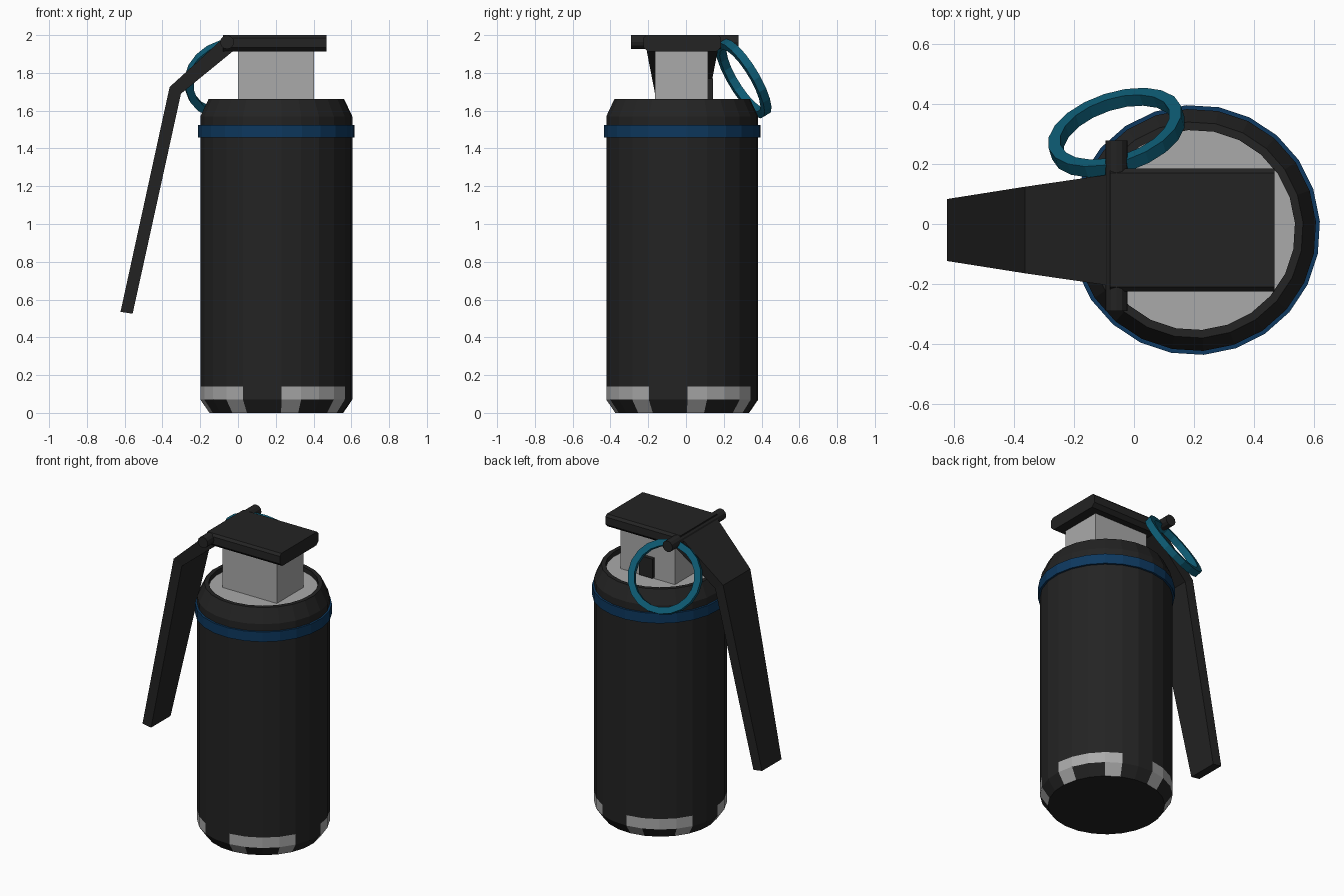
import bpy, bmesh, math
from mathutils import Vector

if "Cube" in bpy.data.objects:
    bpy.data.objects.remove(bpy.data.objects["Cube"])

CX, CY = 0.203, -0.02        # canister axis
SIDES, OFFSET = 24, math.radians(4)


def material(name, rgb):
    m = bpy.data.materials.new(name)
    m.diffuse_color = (*rgb, 1)
    m.use_nodes = True
    m.node_tree.nodes["Principled BSDF"].inputs["Base Color"].default_value = m.diffuse_color
    return m


BLACK = material("matte black", (0.017, 0.017, 0.017))
GREY = material("bare grey metal", (0.40, 0.40, 0.40))
BLUE = material("dark blue", (0.004, 0.040, 0.115))
TEAL = material("teal", (0.004, 0.105, 0.175))


def finish(bm, name, *mats):
    bmesh.ops.recalc_face_normals(bm, faces=bm.faces)
    me = bpy.data.meshes.new(name)
    bm.to_mesh(me)
    bm.free()
    for m in mats:
        me.materials.append(m)
    ob = bpy.data.objects.new(name, me)
    bpy.context.collection.objects.link(ob)
    return ob


def sweep_ring(bm, profile, centre, u, v, w, sides, offset, closed):
    """Revolve (radius, height) points about axis w; returns faces[row][side]."""
    rings = []
    for r, h in profile:
        ring = []
        for i in range(sides):
            a = offset + 2 * math.pi * i / sides
            ring.append(bm.verts.new(centre + u * r * math.cos(a) + v * r * math.sin(a) + w * h))
        rings.append(ring)
    n = len(rings)
    rows = []
    for k in range(n if closed else n - 1):
        a, b = rings[k], rings[(k + 1) % n]
        rows.append([bm.faces.new((a[i], a[(i + 1) % sides], b[(i + 1) % sides], b[i]))
                     for i in range(sides)])
    caps = [] if closed else [bm.faces.new(rings[0]), bm.faces.new(rings[-1])]
    return rows, caps


X, Y, Z = Vector((1, 0, 0)), Vector((0, 1, 0)), Vector((0, 0, 1))
AXIS = Vector((CX, CY, 0))

# canister body: chamfered ends, recessed grey lid, worn grey patches at the base
bm = bmesh.new()
rows, caps = sweep_ring(bm, [(0.355, 0), (0.403, 0.07), (0.403, 0.14), (0.403, 1.57),
                             (0.36, 1.661), (0.333, 1.661), (0.333, 1.63)],
                        AXIS, X, Y, Z, SIDES, OFFSET, False)
caps[1].material_index = 1
for i in range(SIDES):
    k = i % 6
    if k < 4:
        rows[1][i].material_index = 1
    if k in (0, 3):
        rows[0][i].material_index = 1
finish(bm, "canister_body", BLACK, GREY)

# blue band around the shoulder
bm = bmesh.new()
sweep_ring(bm, [(0.40, 1.457), (0.416, 1.457), (0.416, 1.523), (0.40, 1.523)],
           AXIS, X, Y, Z, SIDES, OFFSET, True)
finish(bm, "blue_band", BLUE)


def box(name, lo, hi, mat):
    bm = bmesh.new()
    bmesh.ops.create_cube(bm, size=1)
    for vert in bm.verts:
        vert.co = [(l + h) / 2 + c * (h - l) for l, h, c in zip(lo, hi, vert.co)]
    return finish(bm, name, mat)


# fuse neck and the small catch on its back
box("fuse_neck", (0, -0.165, 1.62), (0.403, 0.117, 1.93), GREY)
box("neck_catch", (0.15, 0.11, 1.64), (0.25, 0.142, 1.77), BLACK)


def loft(name, sections, mat):
    bm = bmesh.new()
    loops = [[bm.verts.new(p) for p in s] for s in sections]
    n = len(loops[0])
    for a, b in zip(loops, loops[1:]):
        for i in range(n):
            bm.faces.new((a[i], a[(i + 1) % n], b[(i + 1) % n], b[i]))
    bm.faces.new(loops[0])
    bm.faces.new(loops[-1])
    return finish(bm, name, mat)


# lever cap: flat plate with softened long edges
section = [(-0.19, 2.0), (-0.205, 1.985), (-0.205, 1.935), (-0.18, 1.912)]
section += [(-y, z) for y, z in reversed(section)]
loft("lever_cap", [[(x, CY + y, z) for y, z in section] for x in (-0.08, 0.468)], BLACK)

# lever handle: bent, tapering bar (outer x, z, inner x, z, half width)
path = [(-0.066, 1.995, -0.03, 1.912, 0.187),
        (-0.362, 1.725, -0.302, 1.69, 0.144),
        (-0.622, 0.535, -0.558, 0.525, 0.103)]
loft("lever_handle", [[(ox, CY - h, oz), (ox, CY + h, oz), (ix, CY + h, iz), (ix, CY - h, iz)]
                      for ox, oz, ix, iz, h in path], BLACK)

# pivot pin across the lever
bm = bmesh.new()
sweep_ring(bm, [(0.037, -0.29), (0.037, 0.278)], Vector((-0.058, 0, 1.963)), Z, X, Y, 12, 0, False)
finish(bm, "pivot_pin", BLACK)

# pull ring hanging from the pin, leaning outwards
turn, lean = math.radians(18), math.radians(30)
u = Vector((math.cos(turn), math.sin(turn), 0))
out = Vector((-math.sin(turn), math.cos(turn), 0))
v = out * math.sin(lean) - Z * math.cos(lean)
bm = bmesh.new()
sweep_ring(bm, [(0.19, -0.022), (0.231, -0.022), (0.231, 0.022), (0.19, 0.022)],
           Vector((-0.058, 0.304, 1.77)), u, v, u.cross(v), 20, 0, True)
finish(bm, "pull_ring", TEAL)
